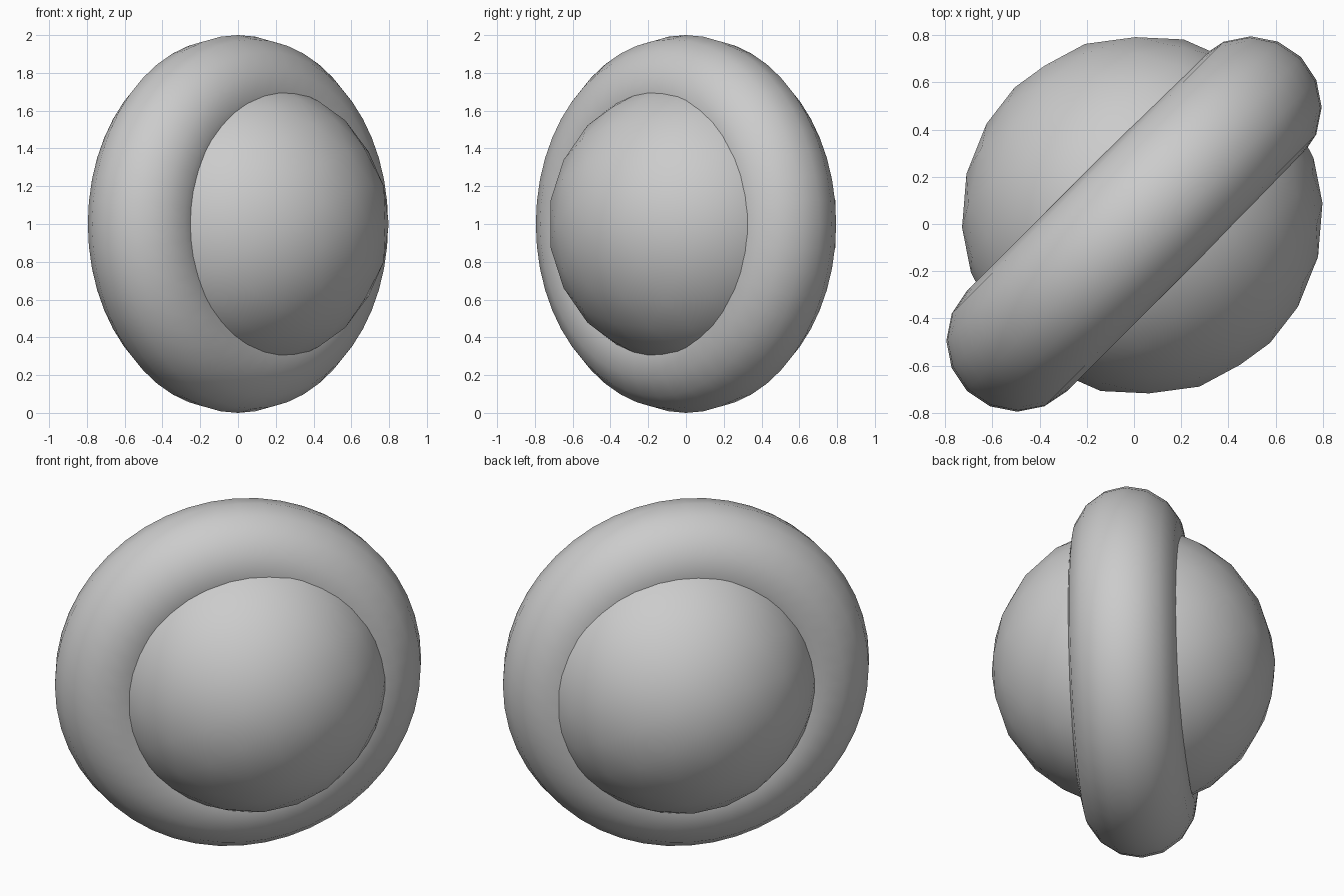
import bpy
from math import radians

if "Cube" in bpy.data.objects:
    bpy.data.objects.remove(bpy.data.objects["Cube"])

TURN = (radians(90), 0, radians(45))  # stand upright, swing to the diagonal

# Upright ring
bpy.ops.mesh.primitive_torus_add(major_radius=0.7, minor_radius=0.3,
                                 major_segments=48, minor_segments=16,
                                 location=(0, 0, 1), rotation=TURN)
ring = bpy.context.object
ring.name = "ring"
bpy.ops.object.shade_smooth()

# Ball plugging the ring, set slightly off centre along the ring plane
bpy.ops.mesh.primitive_ico_sphere_add(subdivisions=3, radius=0.765,
                                      location=(0.035, 0.037, 1), rotation=TURN)
ball = bpy.context.object
ball.name = "ball"
bpy.ops.object.shade_smooth()
